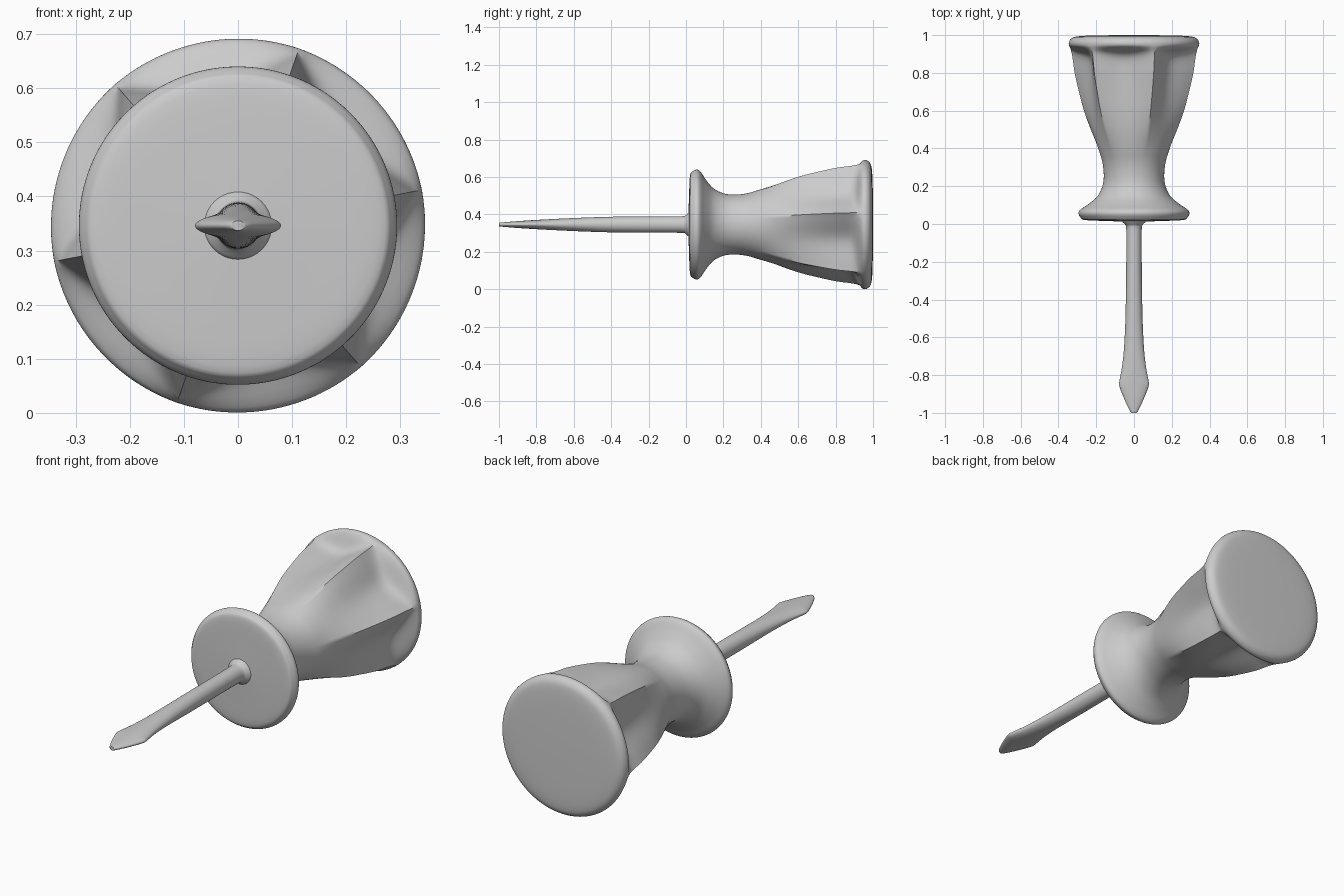
import bpy, bmesh, math

if "Cube" in bpy.data.objects:
    bpy.data.objects.remove(bpy.data.objects["Cube"])

CZ = 0.346          # height of the tool's axis
FLUTES = 6
RIDGE = math.radians(11)


def refine(rows, steps):
    """Catmull-Rom interpolation of profile rows."""
    out = []
    for i in range(len(rows) - 1):
        a, b = rows[max(i - 1, 0)], rows[i]
        c, d = rows[i + 1], rows[min(i + 2, len(rows) - 1)]
        for s in range(steps):
            t = s / steps
            out.append([0.5 * (2 * q + (r - p) * t + (2 * p - 5 * q + 4 * r - u) * t * t
                               + (3 * q - p - 3 * r + u) * t ** 3)
                        for p, q, r, u in zip(a, b, c, d)])
    out.append(list(rows[-1]))
    return out


def loft(name, rows, section, sides, phase=0.0, angle=50):
    """Skin rings along y; section(row, angle) returns an (x, z) offset."""
    bm = bmesh.new()
    rings = []
    for row in rows:
        ring = []
        for k in range(sides):
            x, z = section(row, phase + 2 * math.pi * k / sides)
            ring.append(bm.verts.new((x, row[0], CZ + z)))
        rings.append(ring)
    for r0, r1 in zip(rings, rings[1:]):
        for k in range(sides):
            j = (k + 1) % sides
            bm.faces.new((r0[k], r0[j], r1[j], r1[k]))
    bm.faces.new(rings[0])
    bm.faces.new(rings[-1])
    bmesh.ops.recalc_face_normals(bm, faces=bm.faces)
    mesh = bpy.data.meshes.new(name)
    bm.to_mesh(mesh)
    bm.free()
    obj = bpy.data.objects.new(name, mesh)
    bpy.context.collection.objects.link(obj)
    bpy.ops.object.select_all(action='DESELECT')
    obj.select_set(True)
    bpy.context.view_layer.objects.active = obj
    bpy.ops.object.shade_smooth_by_angle(angle=math.radians(angle))
    return obj


# Handle: collar, waist and fluted grip (y, ridge radius, flute depth)
handle_rows = [
    (0.012, 0.03, 0), (0.016, 0.15, 0), (0.021, 0.26, 0), (0.035, 0.284, 0),
    (0.058, 0.294, 0), (0.078, 0.282, 0), (0.105, 0.242, 0), (0.145, 0.195, 0),
    (0.20, 0.167, 0), (0.26, 0.160, 0), (0.33, 0.168, 0), (0.40, 0.191, 0.003),
    (0.50, 0.233, 0.022), (0.60, 0.270, 0.045), (0.70, 0.297, 0.064),
    (0.80, 0.320, 0.080), (0.87, 0.330, 0.082), (0.905, 0.336, 0.065),
    (0.93, 0.343, 0.022), (0.945, 0.346, 0.004), (0.965, 0.344, 0),
    (0.983, 0.330, 0), (0.993, 0.300, 0), (0.998, 0.22, 0), (1.0, 0.05, 0),
]


def grip_section(row, a):
    r = row[1] - max(row[2], 0) * abs(math.sin(FLUTES / 2 * (a - RIDGE))) ** 0.9
    return r * math.cos(a), r * math.sin(a)


loft("handle", refine(handle_rows, 4), grip_section, 144, RIDGE)

# Shaft flaring into the flat pointed blade (y, half width, half thickness)
shaft_rows = [
    (-1.0, 0.012, 0.009), (-0.985, 0.024, 0.011), (-0.93, 0.050, 0.016),
    (-0.86, 0.077, 0.021), (-0.83, 0.077, 0.023), (-0.76, 0.064, 0.027),
    (-0.66, 0.053, 0.032), (-0.52, 0.046, 0.038), (-0.38, 0.043, 0.042),
    (-0.20, 0.041, 0.043), (-0.03, 0.041, 0.044), (-0.005, 0.046, 0.048),
    (0.012, 0.062, 0.062), (0.03, 0.066, 0.066),
]


def shaft_section(row, a):
    return row[1] * math.cos(a), row[2] * math.sin(a)


loft("shaft", refine(shaft_rows, 3), shaft_section, 40)
